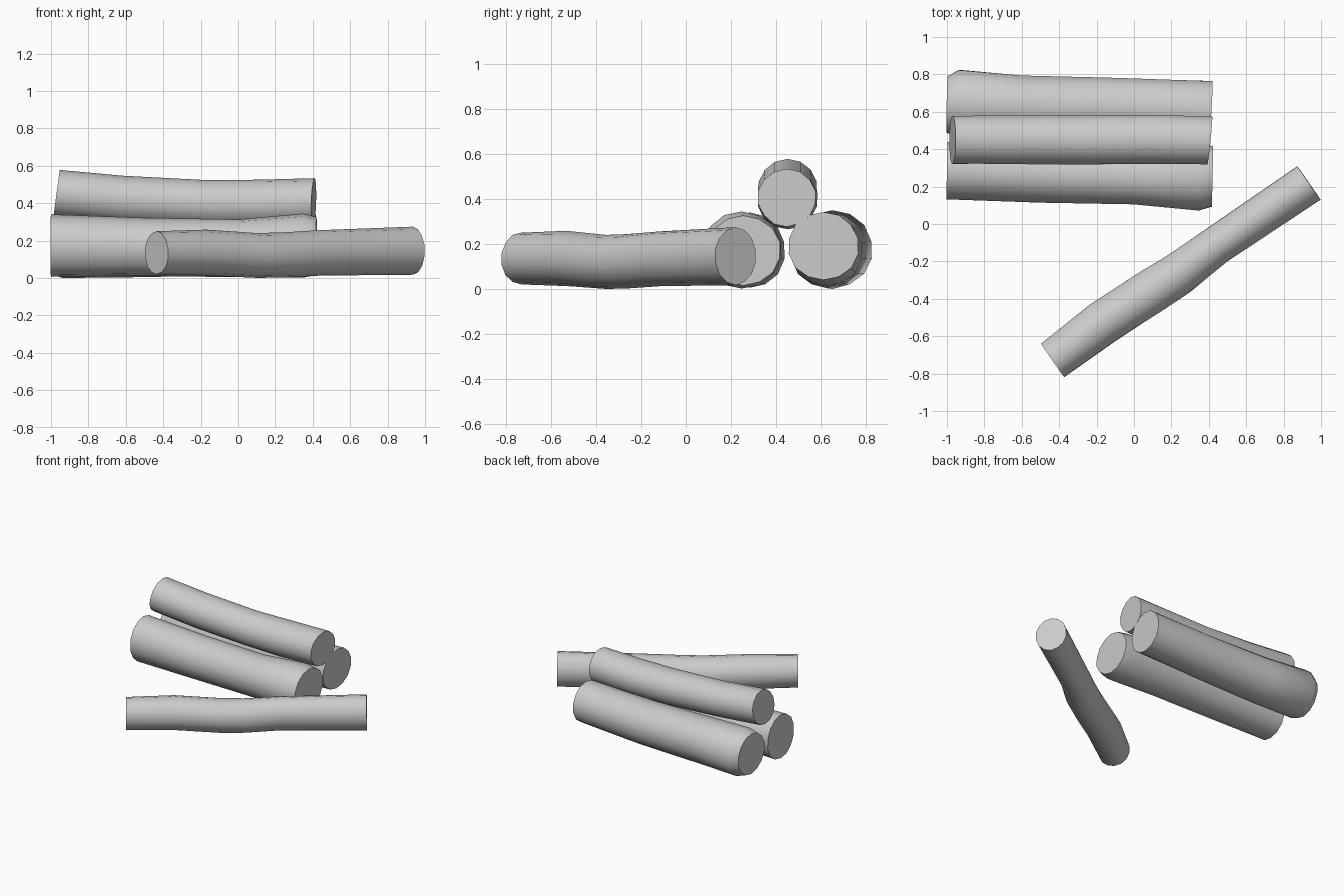
import bpy, bmesh, math, random
from mathutils import Vector

random.seed(4)
cube = bpy.data.objects.get("Cube")
if cube:
    bpy.data.objects.remove(cube, do_unlink=True)

# One plain grey for all the wood
wood = bpy.data.materials.new("grey wood")
wood.use_nodes = True
grey = (0.6, 0.6, 0.6, 1)
wood.diffuse_color = grey
wood.node_tree.nodes["Principled BSDF"].inputs["Base Color"].default_value = grey

SIDES = 14


def log(name, stations, start_lean=(0, 0), end_lean=(0, 0)):
    """Loft rings through (x, y, z, side radius, height radius) stations.
    A lean shears the end cut along the log, by side and by height."""
    first, last = Vector(stations[0][:3]), Vector(stations[-1][:3])
    axis = (last - first).normalized()
    side = Vector((0, 0, 1)).cross(axis).normalized()
    up = axis.cross(side)
    bm = bmesh.new()
    rings = []
    for i, (x, y, z, rs, rh) in enumerate(stations):
        lean = start_lean if i == 0 else end_lean if i == len(stations) - 1 else (0, 0)
        ring = []
        for k in range(SIDES):
            a = math.tau * (k + 0.5) / SIDES
            r = random.uniform(0.985, 1.015)
            s, h = math.cos(a) * rs * r, math.sin(a) * rh * r
            along = s * lean[0] + h * lean[1]
            ring.append(bm.verts.new(Vector((x, y, z)) + side * s + up * h + axis * along))
        rings.append(ring)
    for a, b in zip(rings, rings[1:]):
        for k in range(SIDES):
            j = (k + 1) % SIDES
            bm.faces.new((a[k], a[j], b[j], b[k]))
    bm.faces.new(rings[0][::-1])
    bm.faces.new(rings[-1])
    bmesh.ops.recalc_face_normals(bm, faces=bm.faces)
    mesh = bpy.data.meshes.new(name)
    bm.to_mesh(mesh)
    bm.free()
    mesh.materials.append(wood)
    obj = bpy.data.objects.new(name, mesh)
    bpy.context.collection.objects.link(obj)
    bpy.ops.object.select_all(action="DESELECT")
    obj.select_set(True)
    bpy.context.view_layer.objects.active = obj
    bpy.ops.object.shade_smooth_by_angle(angle=math.radians(40))


# Stacked logs: two on the ground, one resting on top
log("back_log", [
    (-1.0, 0.64, 0.175, 0.155, 0.155),
    (-0.94, 0.65, 0.175, 0.178, 0.173),
    (-0.6, 0.63, 0.17, 0.168, 0.165),
    (-0.1, 0.625, 0.17, 0.16, 0.158),
    (0.41, 0.61, 0.19, 0.158, 0.152),
], end_lean=(0.04, 0.04))

log("front_log", [
    (-1.0, 0.285, 0.172, 0.155, 0.168),
    (-0.5, 0.265, 0.165, 0.155, 0.155),
    (0.0, 0.255, 0.16, 0.155, 0.155),
    (0.35, 0.248, 0.172, 0.178, 0.172),
    (0.42, 0.255, 0.172, 0.165, 0.155),
])

log("top_log", [
    (-0.97, 0.45, 0.452, 0.13, 0.125),
    (-0.62, 0.45, 0.42, 0.132, 0.126),
    (-0.2, 0.45, 0.398, 0.133, 0.128),
    (0.1, 0.452, 0.395, 0.134, 0.13),
    (0.405, 0.447, 0.405, 0.13, 0.128),
], start_lean=(0, 0.1), end_lean=(0.1, 0))

# Loose log lying at an angle in front
log("loose_log", [
    (-0.435, -0.73, 0.135, 0.111, 0.115),
    (-0.17, -0.53, 0.135, 0.121, 0.122),
    (0.1, -0.355, 0.12, 0.122, 0.12),
    (0.24, -0.265, 0.122, 0.117, 0.12),
    (0.44, -0.115, 0.135, 0.105, 0.122),
    (0.935, 0.22, 0.147, 0.111, 0.128),
])
